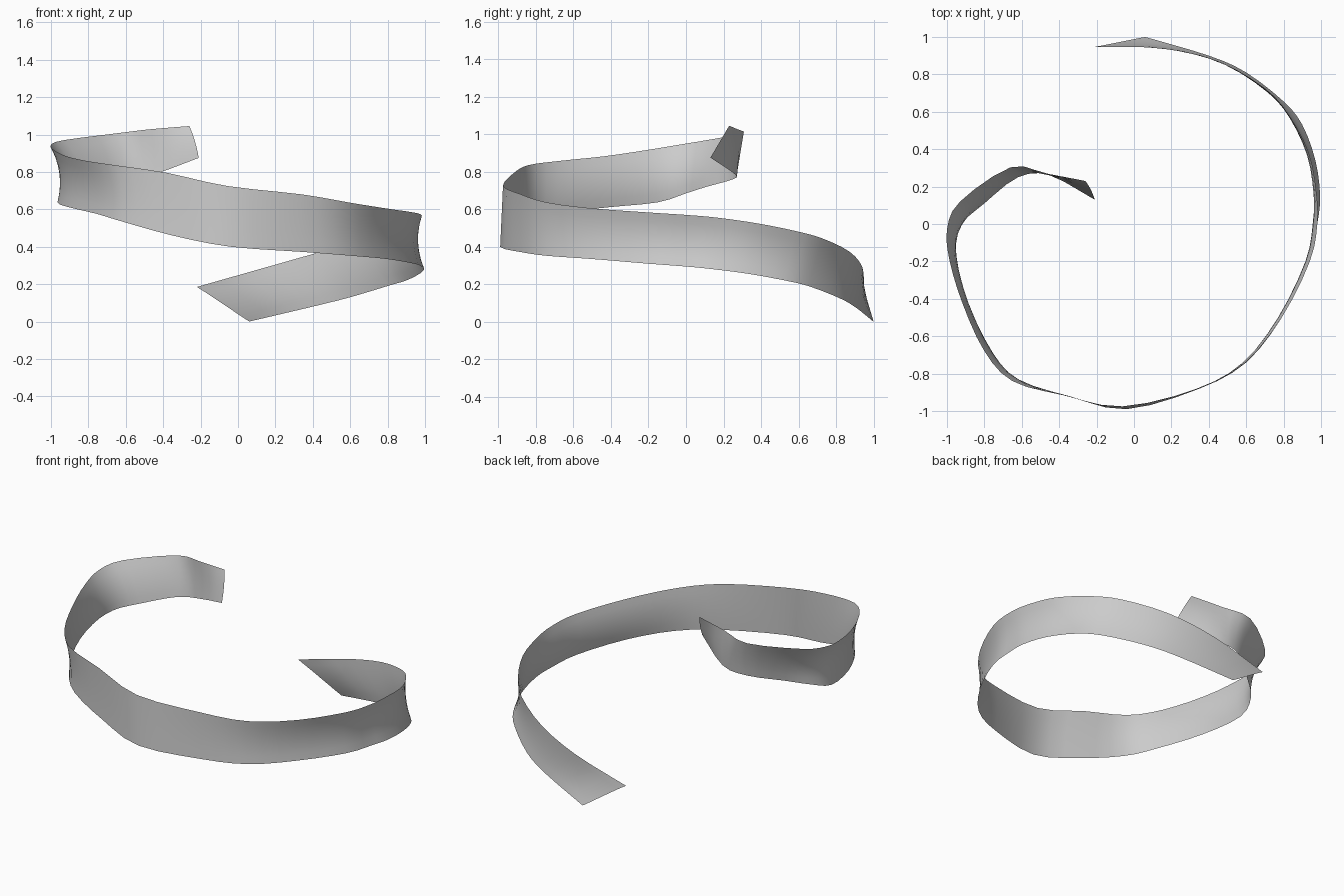
import bpy, bmesh
from mathutils import Vector

# Ribbon stations: lower rail xyz, upper rail xyz
STATIONS = [
    (.06, 1.0, 0, -.22, .945, .185),
    (.4, .9, .08, .15, .94, .29),
    (.6, .81, .13, .45, .87, .375),
    (.8, .655, .19, .7, .725, .445),
    (.9, .53, .22, .83, .58, .485),
    (.97, .34, .255, .935, .38, .525),
    (.995, .15, .28, .975, .17, .555),
    (.98, 0, .295, .98, 0, .57),
    (.94, -.2, .31, .94, -.2, .583),
    (.79, -.5, .335, .79, -.5, .605),
    (.6, -.74, .352, .59, -.745, .637),
    (.35, -.88, .372, .34, -.88, .68),
    (-.04, -.99, .4, -.06, -.975, .725),
    (-.35, -.92, .46, -.38, -.915, .795),
    (-.62, -.83, .535, -.65, -.84, .835),
    (-.76, -.69, .577, -.8, -.68, .857),
    (-.9, -.42, .61, -.915, -.43, .883),
    (-.965, -.15, .637, -.985, -.2, .917),
    (-.92, 0, .685, -1.0, -.03, .945),
    (-.8, .11, .72, -.93, .12, .97),
    (-.62, .25, .76, -.66, .303, 1.005),
    (-.45, .26, .787, -.47, .27, 1.028),
    (-.21, .13, .875, -.26, .23, 1.045),
]
STEPS, ROWS, BOW = 3, 6, .025


def smooth_path(pts):
    """Catmull-Rom curve through the points."""
    out = []
    p = [2 * pts[0] - pts[1]] + pts + [2 * pts[-1] - pts[-2]]
    for i in range(1, len(p) - 2):
        a, b, c, d = p[i - 1:i + 3]
        for s in range(STEPS):
            t = s / STEPS
            out.append(.5 * (2 * b + (c - a) * t + (2 * a - 5 * b + 4 * c - d) * t * t
                             + (3 * b - a - 3 * c + d) * t ** 3))
    return out + [pts[-1]]


lower = smooth_path([Vector(s[:3]) for s in STATIONS])
upper = smooth_path([Vector(s[3:]) for s in STATIONS])

# Loft between the rails, with the middle bowed slightly inward
bm = bmesh.new()
grid = []
for lo, up in zip(lower, upper):
    row = []
    for r in range(ROWS + 1):
        t = r / ROWS
        p = lo.lerp(up, t)
        p.x *= 1 - BOW * 4 * t * (1 - t)
        row.append(bm.verts.new(p))
    grid.append(row)
for a, b in zip(grid, grid[1:]):
    for r in range(ROWS):
        bm.faces.new((a[r], a[r + 1], b[r + 1], b[r])).smooth = True

mesh = bpy.data.meshes.new("spiral_ribbon")
bm.to_mesh(mesh)
bm.free()
ribbon = bpy.data.objects.new("spiral_ribbon", mesh)
bpy.context.collection.objects.link(ribbon)
